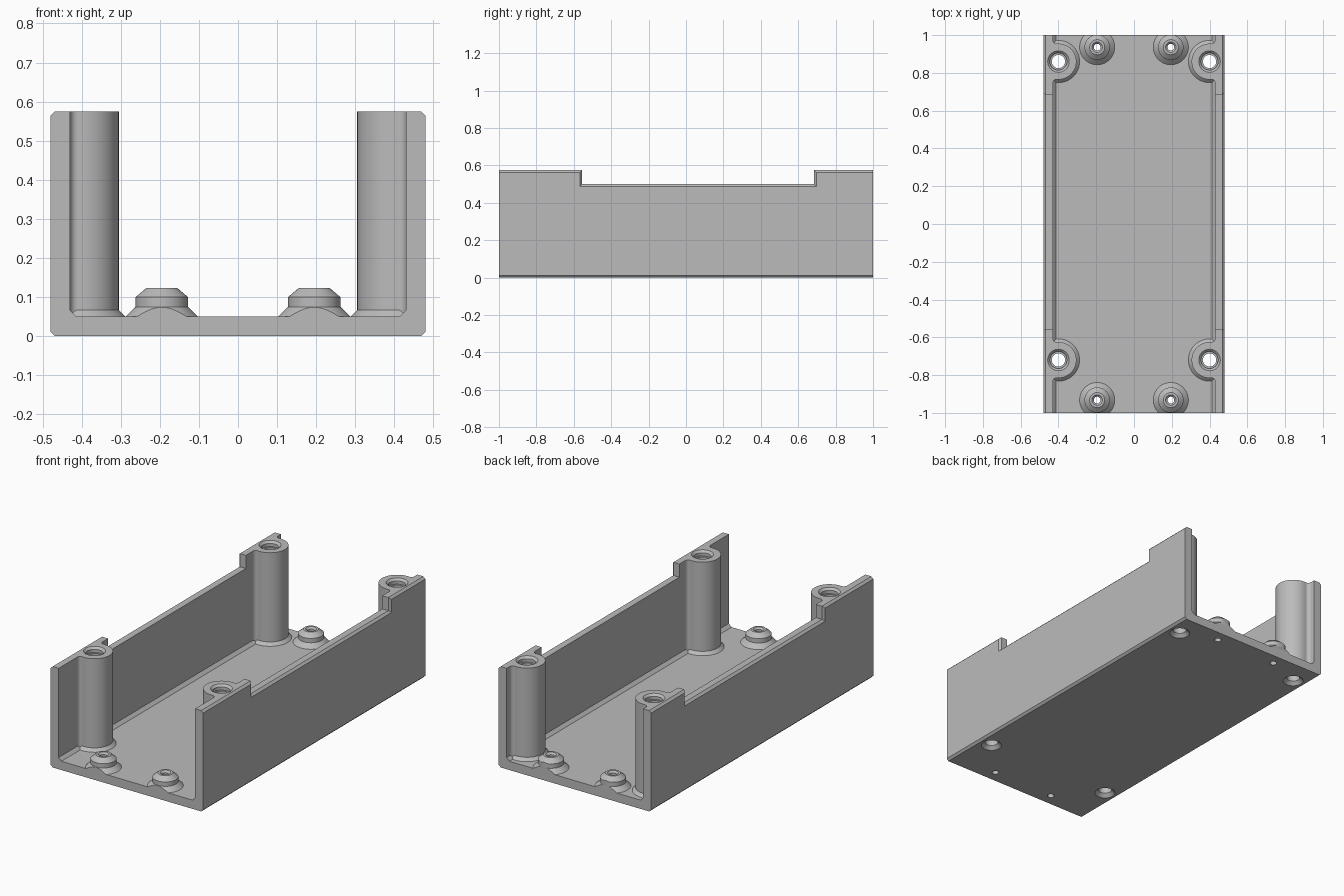
import bpy, bmesh
from math import cos, sin, pi, atan2, sqrt
from mathutils import Vector

if "Cube" in bpy.data.objects:
    bpy.data.objects.remove(bpy.data.objects["Cube"])

grey = bpy.data.materials.new("plain grey")
grey.use_nodes = True
colour = (0.5, 0.5, 0.5, 1)
grey.diffuse_color = colour
grey.node_tree.nodes["Principled BSDF"].inputs["Base Color"].default_value = colour

WIDTH, INNER, HEIGHT, FLOOR = 0.48, 0.43, 0.575, 0.05
CHAMFER, COVE = 0.012, 0.017
POST_X, POST_R, FILLET = 0.4, 0.095, 0.02
STAND_X = 0.195


def loft(name, rings, clip=None):
    """Skin a stack of matching rings, cap the ends, optionally cut by a plane."""
    bm = bmesh.new()
    loops = [[bm.verts.new(p) for p in ring] for ring in rings]
    n = len(loops[0])
    for a, b in zip(loops, loops[1:]):
        for i in range(n):
            j = (i + 1) % n
            bm.faces.new((a[i], a[j], b[j], b[i]))
    bm.faces.new(loops[0])
    bm.faces.new(loops[-1])
    if clip:
        cut = bmesh.ops.bisect_plane(bm, geom=bm.verts[:] + bm.edges[:] + bm.faces[:],
                                     plane_co=clip[0], plane_no=clip[1], clear_outer=True)
        edges = [e for e in cut["geom_cut"] if isinstance(e, bmesh.types.BMEdge)]
        if edges:
            bmesh.ops.holes_fill(bm, edges=[e for e in bm.edges if e.is_boundary])
    bmesh.ops.recalc_face_normals(bm, faces=bm.faces[:])
    mesh = bpy.data.meshes.new(name)
    bm.to_mesh(mesh)
    bm.free()
    mesh.materials.append(grey)
    obj = bpy.data.objects.new(name, mesh)
    bpy.context.collection.objects.link(obj)
    return obj


def lathe(name, x, y, profile, clip=None, n=48):
    return loft(name, [[(x + r * cos(2 * pi * i / n), y + r * sin(2 * pi * i / n), z)
                        for i in range(n)] for r, z in profile], clip)


def activate(obj):
    bpy.ops.object.select_all(action='DESELECT')
    obj.select_set(True)
    bpy.context.view_layer.objects.active = obj


def subtract(obj, cutter):
    activate(obj)
    mod = obj.modifiers.new("cut", 'BOOLEAN')
    mod.operation, mod.solver, mod.object = 'DIFFERENCE', 'EXACT', cutter
    bpy.ops.object.modifier_apply(modifier=mod.name)


def arc(cx, cy, r, start, end, steps):
    return [(cx + r * cos(start + (end - start) * i / steps),
             cy + r * sin(start + (end - start) * i / steps)) for i in range(steps + 1)]


# Chassis: channel section with chamfered outer corners and sloped inner corners
half = [(0, 0), (WIDTH - CHAMFER, 0), (WIDTH, CHAMFER), (WIDTH, HEIGHT - CHAMFER),
        (WIDTH - CHAMFER, HEIGHT), (INNER, HEIGHT), (INNER, FLOOR + COVE),
        (INNER - COVE, FLOOR)]
section = half[1:] + [(-x, z) for x, z in reversed(half[1:])]
chassis = loft("chassis", [[(x, y, z) for x, z in section] for y in (-1, 1)])

# Long notch in the top of each wall, flared outward to chamfer its rim
for side in (-1, 1):
    rings = []
    for x, grow in ((INNER - 0.02, 0), (WIDTH - CHAMFER, 0), (WIDTH + 0.02, CHAMFER + 0.02)):
        y0, y1, z0 = -0.555 - grow, 0.685 + grow, 0.5 - grow
        rings.append([(side * x, y0, z0), (side * x, y1, z0),
                      (side * x, y1, 0.7), (side * x, y0, 0.7)])
    notch = loft("notch_cutter", rings)
    subtract(chassis, notch)
    bpy.data.objects.remove(notch)

parts = [chassis]

# Screw posts: round column blended into the wall, with a flared foot
cx = INNER - FILLET
dy = sqrt((POST_R + FILLET) ** 2 - (cx - POST_X) ** 2)
lean = atan2(dy, cx - POST_X)
outline = (arc(cx, dy, FILLET, 0, lean - pi, 8)
           + arc(POST_X, 0, POST_R, lean, 2 * pi - lean, 36)[1:-1]
           + arc(cx, -dy, FILLET, pi - lean, 0, 8))
for end, py in (("front", -0.72), ("back", 0.86)):
    for side, label in ((-1, "right"), (1, "left")):
        post = loft(f"{end}_{label}_post",
                    [[(side * x, py + y, z) for x, y in outline] for z in (FLOOR, HEIGHT)])
        foot = lathe(f"{end}_{label}_post_foot", side * POST_X, py,
                     [(POST_R + COVE, FLOOR), (POST_R, FLOOR + COVE)],
                     (Vector((side * INNER, 0, 0)), Vector((side, 0, 0))))
        drill = lathe("post_drill", side * POST_X, py,
                      [(0.064, -0.01), (0.035, 0.019), (0.035, 0.545), (0.045, 0.545),
                       (0.045, 0.563), (0.067, 0.585)])
        for obj in (chassis, post, foot):
            subtract(obj, drill)
        bpy.data.objects.remove(drill)
        parts += [post, foot]

# Board standoffs: stepped cones with a pilot hole, trimmed flush with the ends
for end, sy, face in (("front", -0.932, -1), ("back", 0.936, 1)):
    for side, label in ((-1, "right"), (1, "left")):
        standoff = lathe(f"{end}_{label}_standoff", side * STAND_X, sy,
                         [(0.093, FLOOR), (0.067, 0.075), (0.067, 0.1), (0.04, 0.123)],
                         (Vector((0, face, 0)), Vector((0, face, 0))))
        drill = lathe("standoff_drill", side * STAND_X, sy,
                      [(0.018, -0.01), (0.018, 0.113), (0.035, 0.13)], n=32)
        for obj in (chassis, standoff):
            subtract(obj, drill)
        bpy.data.objects.remove(drill)
        parts.append(standoff)

for obj in parts:
    activate(obj)
    bpy.ops.object.shade_smooth_by_angle(angle=pi / 7)
